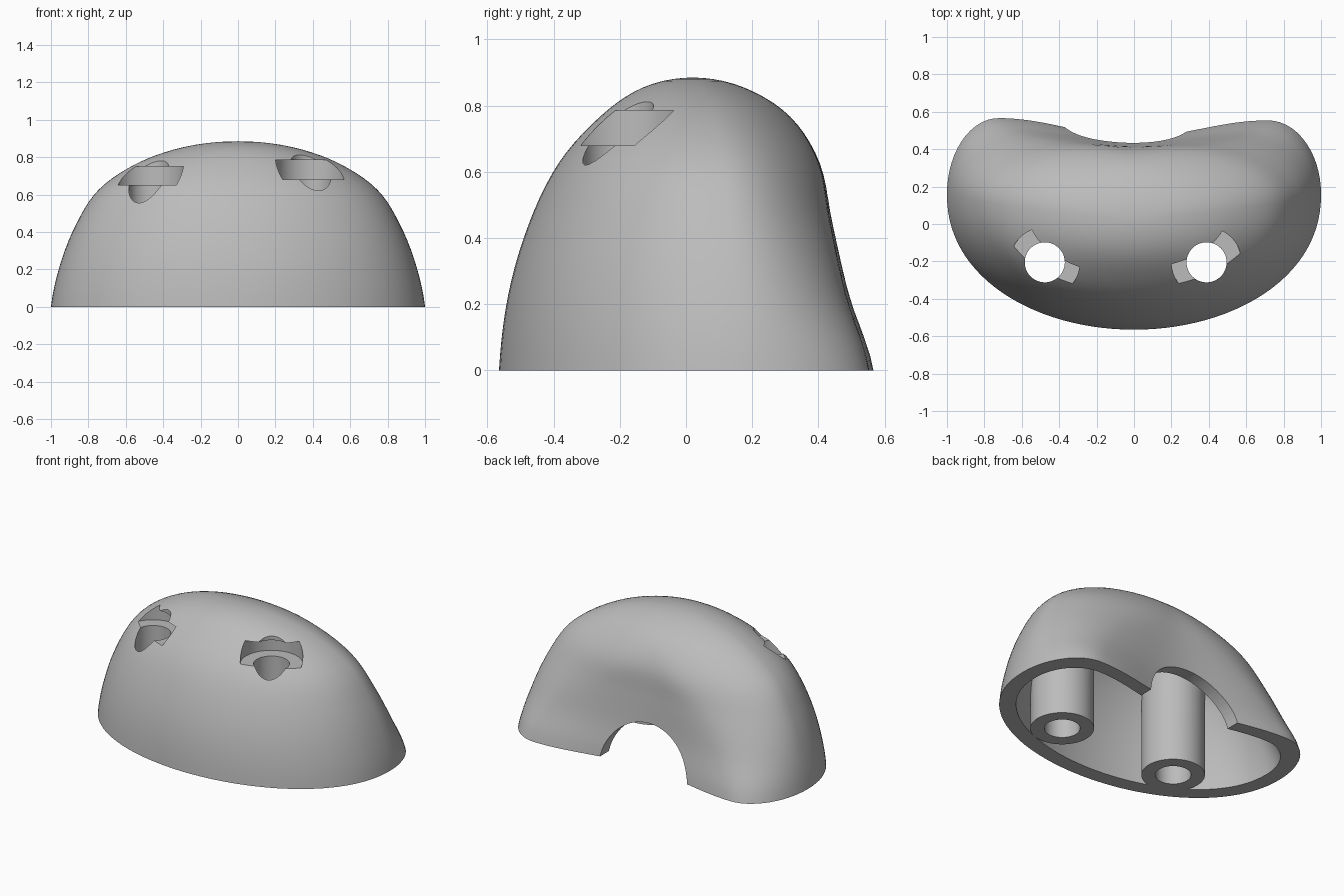
import bpy, bmesh, math
from mathutils import Matrix

cube = bpy.data.objects.get("Cube")
if cube:
    bpy.data.objects.remove(cube, do_unlink=True)

HEIGHT = 0.885
WALL = 0.1
SEGS, RINGS = 112, 30

# Level-curve measures, from the base ring to the crown in equal angle steps
WIDTH = [1.0, 0.95, 0.865, 0.745, 0.54, 0.285, 0.0]
FRONT = [-0.565, -0.537, -0.475, -0.385, -0.26, -0.13, 0.02]
BACK = [0.56, 0.488, 0.44, 0.403, 0.315, 0.175, 0.02]
MIDDLE = [0.16, 0.15, 0.13, 0.11, 0.08, 0.05, 0.02]
LOBE = [0.72, 0.62, 0.45, 0.2, 0.0, 0.0, 0.0]
DIP = [0.095, 0.05, 0.02, 0.004, 0.0, 0.0, 0.0]


def sample(table, t):
    """Smooth spline through evenly spaced values, t from 0 to 1."""
    s = t * (len(table) - 1)
    i = min(int(s), len(table) - 2)
    f = s - i
    b, c = table[i], table[i + 1]
    a = table[i - 1] if i else b
    d = table[i + 2] if i + 2 < len(table) else 2 * c - b
    return b + 0.5 * f * (c - a + f * (2 * a - 5 * b + 4 * c - d + f * (3 * (b - c) + d - a)))


def level_point(t, angle, sx, sf, sb):
    """Point of the kidney-shaped level curve."""
    middle, lobe = sample(MIDDLE, t), max(sample(LOBE, t), 0.0)
    u, s = math.cos(angle), math.sin(angle)
    x = sample(WIDTH, t) * u * sx
    if s <= 0:
        return x, middle - (middle - sample(FRONT, t)) * sf * abs(s) ** 0.93
    rise, dip = 1.0, 0.0
    if abs(u) > lobe:
        rise = math.sqrt(max(0.0, 1 - ((abs(u) - lobe) / (1 - lobe)) ** 2))
    else:
        dip = max(sample(DIP, t), 0.0) * (1 + math.cos(math.pi * abs(u) / max(lobe, 0.001))) / 2
    return x, middle + (sample(BACK, t) - middle) * sb * rise * (1 - 0.022 * u) - dip


def finish(bm, name):
    bmesh.ops.recalc_face_normals(bm, faces=bm.faces)
    mesh = bpy.data.meshes.new(name)
    bm.to_mesh(mesh)
    bm.free()
    obj = bpy.data.objects.new(name, mesh)
    bpy.context.collection.objects.link(obj)
    return obj


def dome(name, height, sx=1.0, sf=1.0, sb=1.0, skirt=0.0):
    bm = bmesh.new()
    levels = [(0.0, -skirt)] if skirt else []
    levels += [(i / RINGS, height * math.sin(math.pi / 2 * i / RINGS)) for i in range(RINGS)]
    rings = []
    for t, z in levels:
        pts = [level_point(t, 2 * math.pi * k / SEGS, sx, sf, sb) for k in range(SEGS)]
        rings.append([bm.verts.new((x, y, z)) for x, y in pts])
    crown = bm.verts.new((0, MIDDLE[-1], height))
    bm.faces.new(rings[0])
    for k in range(SEGS):
        n = (k + 1) % SEGS
        for low, high in zip(rings, rings[1:]):
            bm.faces.new((low[k], low[n], high[n], high[k]))
        bm.faces.new((rings[-1][k], rings[-1][n], crown))
    return finish(bm, name)


def cylinder(name, radius, x, y, z0, z1, rotation=Matrix()):
    bm = bmesh.new()
    place = Matrix.Translation((x, y, 0)) @ rotation @ Matrix.Translation((0, 0, (z0 + z1) / 2))
    bmesh.ops.create_cone(bm, cap_ends=True, segments=64, radius1=radius, radius2=radius,
                          depth=z1 - z0, matrix=place)
    return finish(bm, name)


def cut(target, tool):
    tool.hide_render = True
    mod = target.modifiers.new("cut", 'BOOLEAN')
    mod.operation, mod.solver, mod.object = 'DIFFERENCE', 'EXACT', tool
    bpy.ops.object.select_all(action='DESELECT')
    bpy.context.view_layer.objects.active = target
    target.select_set(True)
    bpy.ops.object.modifier_apply(modifier=mod.name)
    bpy.data.objects.remove(tool, do_unlink=True)


# Outer body and the cavity inside it
body = dome("hollow_body", HEIGHT)
cavity = dome("cavity_cutter", HEIGHT - WALL, 1 - WALL, 0.86, 0.75, skirt=0.1)

# Posts stay solid where the cavity is removed
POSTS = [(-0.477, -0.205, 0.65, 0.75), (0.388, -0.205, 0.68, 0.785)]
for x, y, low, high in POSTS:
    cut(cavity, cylinder("post_core", 0.19, x, y, -0.3, 1.2))
cut(body, cavity)

# Post bores, each with a wider round slot near the top
for x, y, low, high in POSTS:
    cut(body, cylinder("bore_cutter", 0.107, x, y, -0.2, 1.2))
    cut(body, cylinder("slot_cutter", 0.187, x, y, low, high))

# Arched opening in the back wall
sideways = Matrix.Translation((0, 0, -0.05)) @ Matrix.Rotation(-math.pi / 2, 4, 'X')
cut(body, cylinder("arch_cutter", 0.33, -0.045, 0, 0.2, 1.0, sideways))

# Single grey colour
grey = bpy.data.materials.new("grey")
grey.use_nodes = True
colour = (0.5, 0.5, 0.5, 1)
grey.diffuse_color = colour
grey.node_tree.nodes["Principled BSDF"].inputs["Base Color"].default_value = colour
body.data.materials.clear()
body.data.materials.append(grey)
for face in body.data.polygons:
    face.material_index = 0

bpy.ops.object.select_all(action='DESELECT')
body.select_set(True)
bpy.context.view_layer.objects.active = body
bpy.ops.object.shade_smooth_by_angle(angle=math.radians(30))
